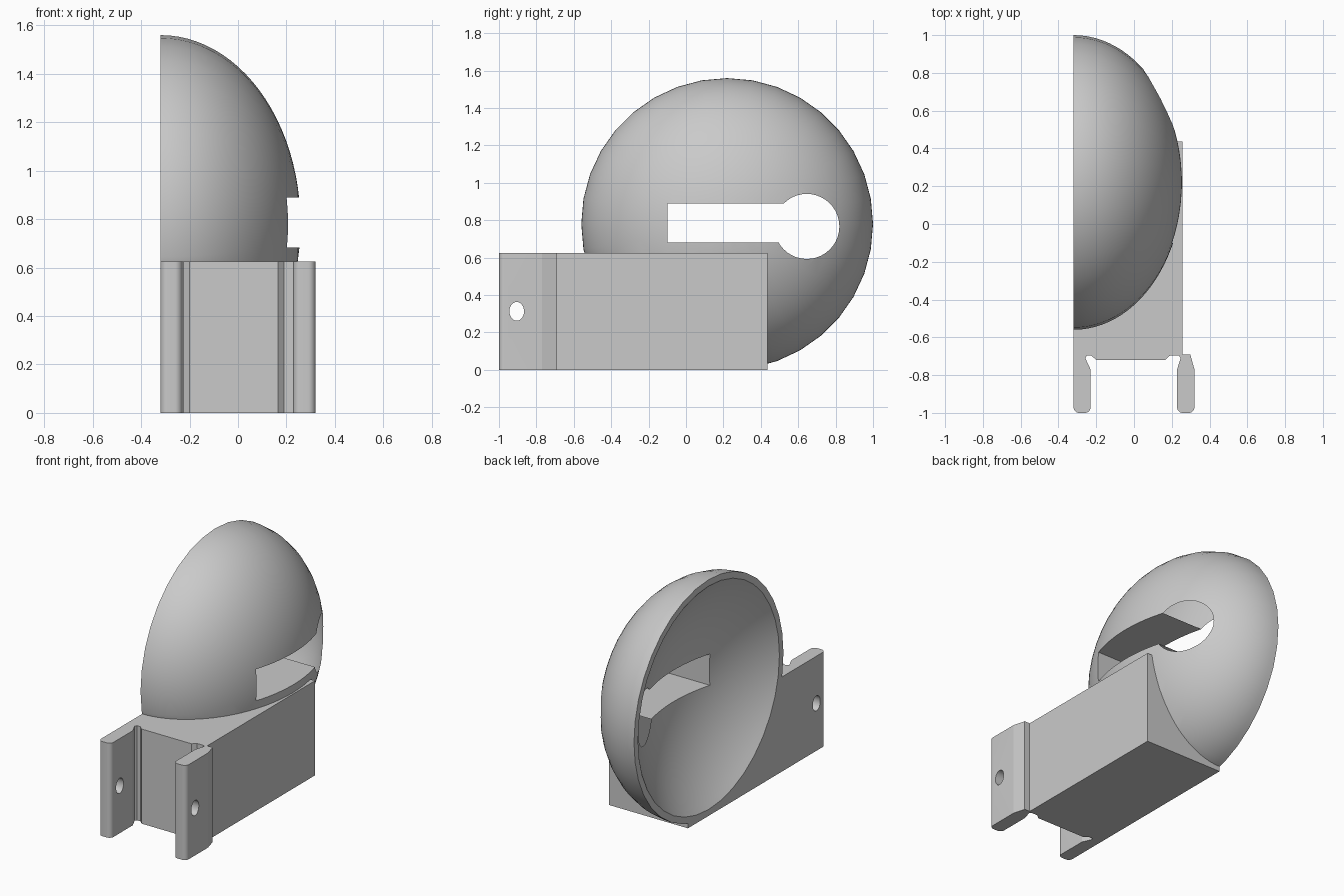
import bpy, bmesh, math
from mathutils import Matrix, Vector

if "Cube" in bpy.data.objects:
    bpy.data.objects.remove(bpy.data.objects["Cube"])

CUT_X = -0.32                          # flat open side of the shell
CENTRE = Vector((CUT_X, 0.22, 0.78))   # centre of the dome

grey = bpy.data.materials.new("plain_grey")
grey.diffuse_color = (0.59, 0.59, 0.59, 1)
grey.use_nodes = True
grey.node_tree.nodes["Principled BSDF"].inputs["Base Color"].default_value = grey.diffuse_color


def make_object(name, bm):
    bmesh.ops.recalc_face_normals(bm, faces=bm.faces)
    mesh = bpy.data.meshes.new(name)
    bm.to_mesh(mesh)
    bm.free()
    mesh.materials.append(grey)
    obj = bpy.data.objects.new(name, mesh)
    bpy.context.collection.objects.link(obj)
    return obj


def ellipsoid(name, centre, rx, r, rings, half=False):
    """Ellipsoid with its pole along x, optionally closed off at its middle."""
    bm = bmesh.new()
    bmesh.ops.create_uvsphere(bm, u_segments=36, v_segments=rings, radius=1)
    bm.transform(Matrix.Translation(centre) @ Matrix.Diagonal((rx, r, r, 1))
                 @ Matrix.Rotation(math.pi / 2, 4, 'Y'))
    if half:
        bmesh.ops.bisect_plane(bm, geom=bm.verts[:] + bm.edges[:] + bm.faces[:], dist=1e-4,
                               plane_co=centre, plane_no=(1, 0, 0), clear_inner=True)
        rim = [e for e in bm.edges if e.is_boundary]
        bmesh.ops.holes_fill(bm, edges=rim, sides=0)
    return make_object(name, bm)


def box(name, lo, hi):
    lo, hi = Vector(lo), Vector(hi)
    bm = bmesh.new()
    bmesh.ops.create_cube(bm, size=1)
    bm.transform(Matrix.Translation((lo + hi) / 2) @ Matrix.Diagonal((*(hi - lo), 1)))
    return make_object(name, bm)


def cross_cylinder(name, y, z, ry, rz):
    """Cylinder running along x."""
    bm = bmesh.new()
    bmesh.ops.create_cone(bm, cap_ends=True, segments=40, radius1=1, radius2=1, depth=2)
    bm.transform(Matrix.Translation((0, y, z)) @ Matrix.Diagonal((1, ry, rz, 1))
                 @ Matrix.Rotation(math.pi / 2, 4, 'Y'))
    return make_object(name, bm)


def prism(name, outline, height):
    bm = bmesh.new()
    face = bm.faces.new([bm.verts.new((x, y, 0)) for x, y in outline])
    up = bmesh.ops.extrude_face_region(bm, geom=[face])['geom']
    bmesh.ops.translate(bm, vec=(0, 0, height),
                        verts=[g for g in up if isinstance(g, bmesh.types.BMVert)])
    return make_object(name, bm)


def combine(target, other, operation):
    mod = target.modifiers.new("combine", 'BOOLEAN')
    mod.operation, mod.solver, mod.object = operation, 'EXACT', other
    bpy.context.view_layer.objects.active = target
    bpy.ops.object.modifier_apply(modifier=mod.name)
    bpy.data.objects.remove(other)


def prong_tip(x0, x1, y=-1.0, r=0.03, steps=9):
    """Rounded prong end, from its left side round to its right side."""
    pts = []
    for cx, start in ((x0 + r, 180), (x1 - r, 270)):
        for i in range(steps + 1):
            a = math.radians(start + 90 * i / steps)
            pts.append((cx + r * math.cos(a), y + r + r * math.sin(a)))
    return pts


# mounting block with two clip prongs, drawn from above
outline = [(CUT_X, 0.437)]
outline += prong_tip(CUT_X, -0.23)
outline += [
    (-0.23, -0.77), (-0.258, -0.71), (-0.25, -0.697), (-0.225, -0.697), (-0.20, -0.72),  # left groove
    (0.165, -0.72), (0.19, -0.697), (0.238, -0.697), (0.247, -0.71), (0.228, -0.77),     # right groove
]
outline += prong_tip(0.228, 0.32)
outline += [(0.32, -0.77), (0.298, -0.69), (0.258, -0.69), (0.258, 0.437)]
body = prism("domed_clip_mount", outline, 0.625)

# pin hole through both prongs
combine(body, cross_cylinder("pin_hole", -0.905, 0.313, 0.039, 0.05), 'DIFFERENCE')

# half dome joined to the block
combine(body, ellipsoid("dome", CENTRE, 0.578, 0.78, 48, half=True), 'UNION')

# shallow dished hollow: a cap of a larger sphere
RIM, DEPTH = 0.738, 0.265
big = (RIM ** 2 + DEPTH ** 2) / (2 * DEPTH)
combine(body, ellipsoid("hollow", CENTRE + Vector((DEPTH - big, 0, 0)), big, big, 72), 'DIFFERENCE')

# keyhole opening: straight slot with a round end
combine(body, box("slot", (-0.9, -0.10, 0.682), (0.9, 0.645, 0.89)), 'DIFFERENCE')
combine(body, cross_cylinder("round_opening", 0.646, 0.767, 0.174, 0.174), 'DIFFERENCE')

# smooth curved faces, crisp edges
bpy.ops.object.select_all(action='DESELECT')
body.select_set(True)
bpy.context.view_layer.objects.active = body
bpy.ops.object.shade_smooth_by_angle(angle=math.radians(12))
